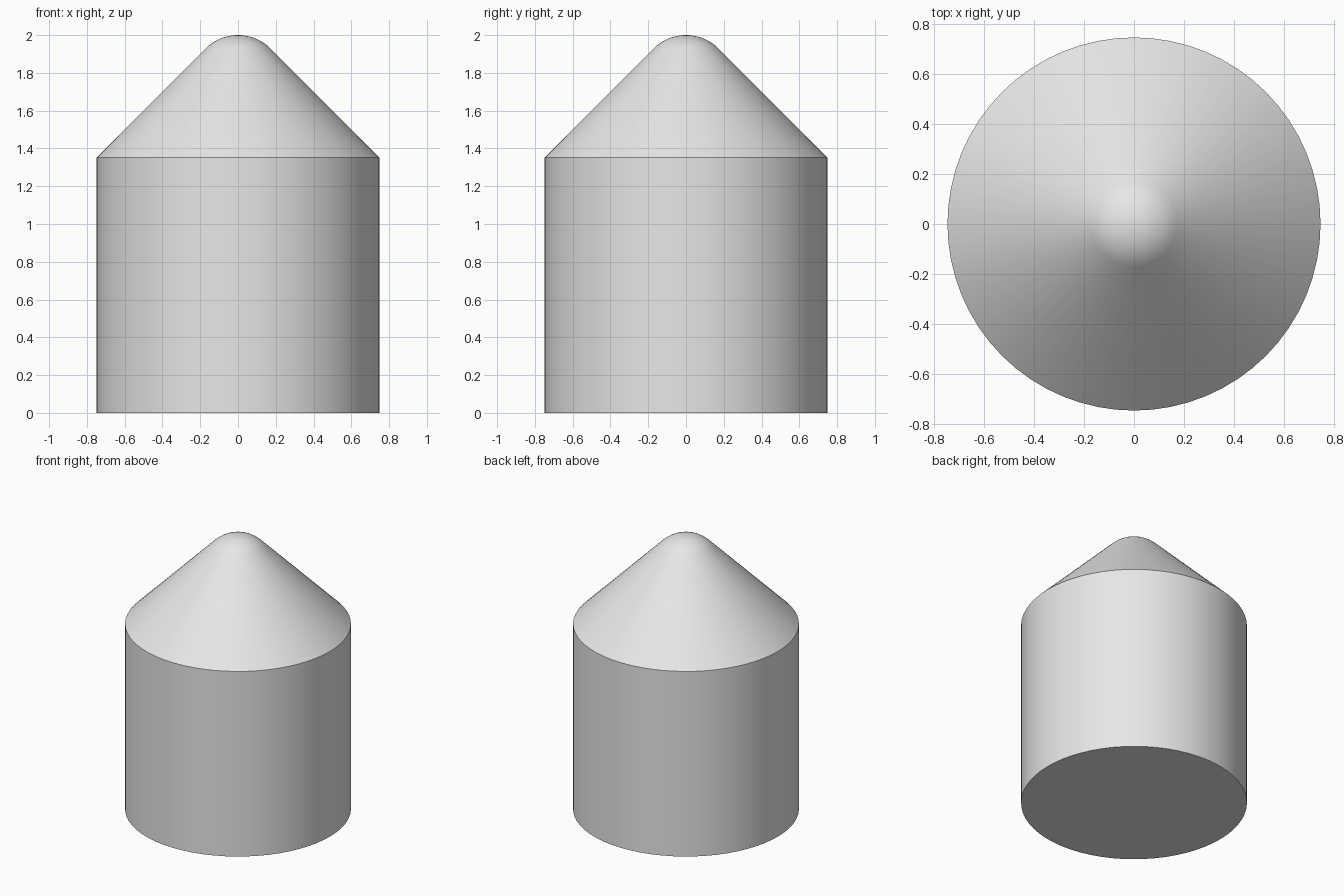
import bpy
import bmesh
import math
from mathutils import Matrix

if "Cube" in bpy.data.objects:
    bpy.data.objects.remove(bpy.data.objects["Cube"])

SIDES = 64
RADIUS = 0.748      # cylinder radius
SHOULDER = 1.353    # height where the cone starts
TOP = 2.0
TIP_R = (RADIUS + SHOULDER - TOP) / (math.sqrt(2) - 1)  # ball tangent to the 45 degree cone

# Half profile: base rim, shoulder, then the rounded tip
profile = [(RADIUS, 0.0), (RADIUS, SHOULDER)]
STEPS = 10
for i in range(STEPS):
    a = math.radians(45) * (1 - i / STEPS)
    profile.append((TIP_R * math.sin(a), TOP - TIP_R + TIP_R * math.cos(a)))

bm = bmesh.new()
rings = []
for r, z in profile:
    ring = bmesh.ops.create_circle(bm, segments=SIDES, radius=r,
                                   matrix=Matrix.Translation((0, 0, z)))["verts"]
    rings.append(ring)

# Side walls, cone and tip
for low, high in zip(rings, rings[1:]):
    for i in range(SIDES):
        j = (i + 1) % SIDES
        bm.faces.new((low[i], low[j], high[j], high[i]))

# Flat base and closing fan at the apex
bm.faces.new(rings[0])
apex = bm.verts.new((0, 0, TOP))
for i in range(SIDES):
    bm.faces.new((rings[-1][i], rings[-1][(i + 1) % SIDES], apex))
bmesh.ops.recalc_face_normals(bm, faces=bm.faces)

mesh = bpy.data.meshes.new("pointed_cylinder")
bm.to_mesh(mesh)
bm.free()
body = bpy.data.objects.new("pointed_cylinder", mesh)
bpy.context.collection.objects.link(body)

# Plain grey
grey = bpy.data.materials.new("light grey")
grey.diffuse_color = (0.8, 0.8, 0.8, 1.0)
grey.use_nodes = True
grey.node_tree.nodes["Principled BSDF"].inputs["Base Color"].default_value = grey.diffuse_color
mesh.materials.append(grey)

# Smooth shading with sharp shoulder and base rim
bpy.context.view_layer.objects.active = body
body.select_set(True)
bpy.ops.object.shade_smooth_by_angle(angle=math.radians(30))
